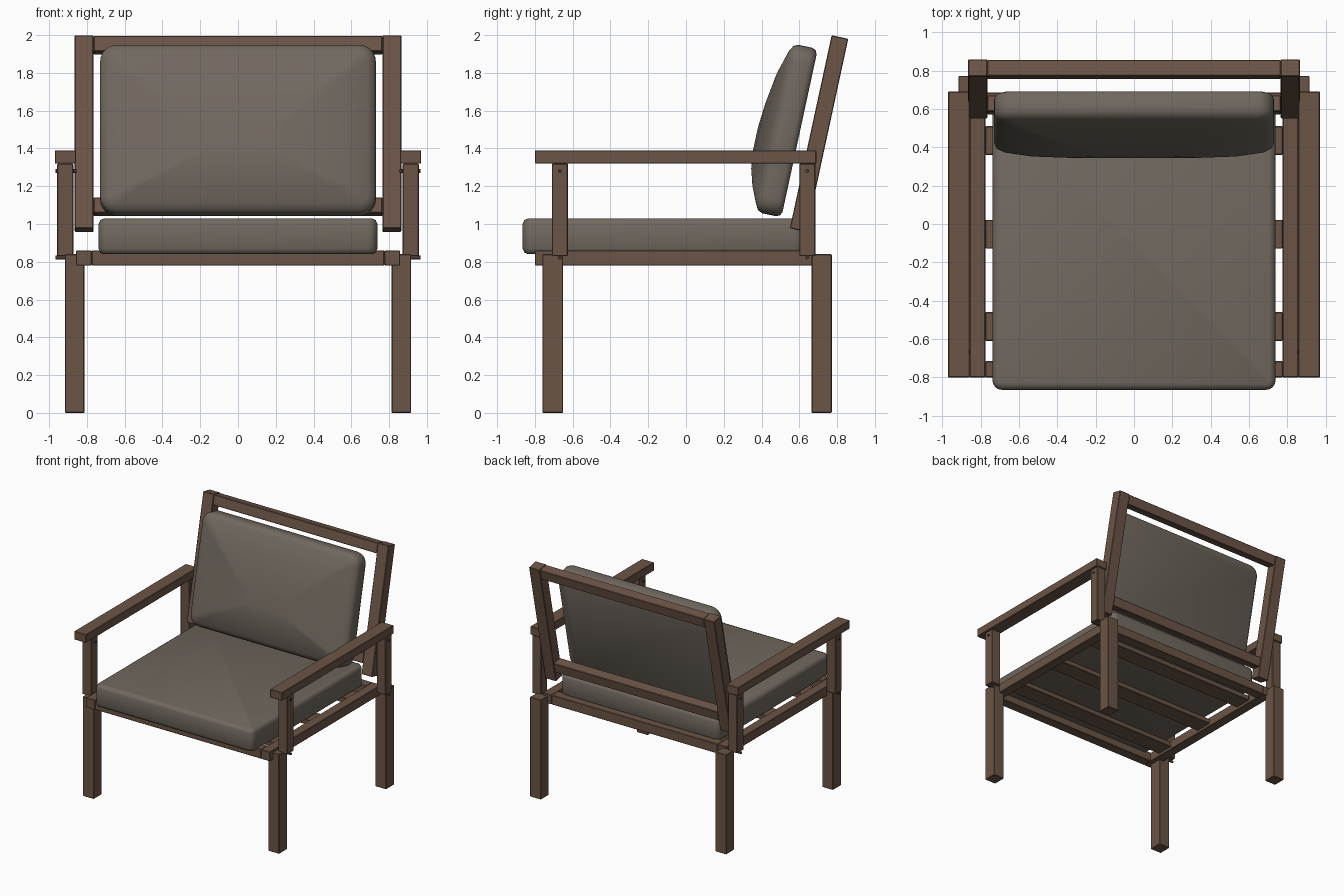
import bpy, bmesh, math
from mathutils import Vector, Matrix

if "Cube" in bpy.data.objects:
    bpy.data.objects.remove(bpy.data.objects["Cube"])


def material(name, rgb):
    m = bpy.data.materials.new(name)
    m.diffuse_color = (*rgb, 1)
    m.use_nodes = True
    m.node_tree.nodes["Principled BSDF"].inputs["Base Color"].default_value = m.diffuse_color
    return m


WOOD = material("dark_wood", (0.15, 0.09, 0.063))
FABRIC = material("grey_fabric", (0.165, 0.14, 0.115))
METAL = material("screw_metal", (0.06, 0.04, 0.03))


def finish(name, bm, mat, smooth=None):
    bmesh.ops.recalc_face_normals(bm, faces=bm.faces)
    me = bpy.data.meshes.new(name)
    bm.to_mesh(me)
    bm.free()
    ob = bpy.data.objects.new(name, me)
    bpy.context.collection.objects.link(ob)
    me.materials.append(mat)
    if smooth:
        bpy.ops.object.select_all(action='DESELECT')
        ob.select_set(True)
        bpy.context.view_layer.objects.active = ob
        bpy.ops.object.shade_smooth_by_angle(angle=math.radians(smooth))
    return ob


def beam(name, x, y, z, matrix=None):
    """Lightly bevelled box given by its extents on each axis."""
    bm = bmesh.new()
    size = Vector((x[1] - x[0], y[1] - y[0], z[1] - z[0]))
    mid = Vector((sum(x) / 2, sum(y) / 2, sum(z) / 2))
    bmesh.ops.create_cube(bm, size=1)
    bmesh.ops.scale(bm, vec=size, verts=bm.verts)
    bmesh.ops.translate(bm, vec=mid, verts=bm.verts)
    bmesh.ops.bevel(bm, geom=bm.edges[:], offset=0.004, segments=1, affect='EDGES')
    ob = finish(name, bm, WOOD)
    if matrix:
        ob.matrix_world = matrix
    return ob


def pair(name, x, y, z, matrix=None):
    beam("right_" + name, x, y, z, matrix)
    beam("left_" + name, (-x[1], -x[0]), y, z, matrix)


def rounded_rect(x0, x1, y0, y1, r, n=6):
    pts = []
    for i, (cx, cy) in enumerate([(x1 - r, y1 - r), (x0 + r, y1 - r),
                                  (x0 + r, y0 + r), (x1 - r, y0 + r)]):
        for k in range(n + 1):
            a = math.pi / 2 * (i + k / n)
            pts.append((cx + r * math.cos(a), cy + r * math.sin(a)))
    return pts


def cushion(name, rings, place, smooth):
    """Stack of rounded-rectangle rings (x0, x1, y0, y1, radius, height)."""
    bm = bmesh.new()
    loops = [[bm.verts.new(place(px, py, r[5])) for px, py in rounded_rect(*r[:5])]
             for r in rings]
    for a, b in zip(loops, loops[1:]):
        for i in range(len(a)):
            j = (i + 1) % len(a)
            bm.faces.new((a[i], a[j], b[j], b[i]))
    bm.faces.new(loops[0])
    bm.faces.new(loops[-1])
    return finish(name, bm, FABRIC, smooth)


# Legs
pair("front_leg", (0.813, 0.916), (-0.76, -0.65), (0, 0.84))
pair("back_leg", (0.813, 0.916), (0.665, 0.772), (0, 0.84))

# Seat frame and slats
pair("side_rail", (0.775, 0.858), (-0.80, 0.685), (0.78, 0.86))
beam("front_rail", (-0.775, 0.775), (-0.80, -0.715), (0.78, 0.86))
beam("back_rail", (-0.775, 0.775), (0.60, 0.685), (0.78, 0.86))
for i, y in enumerate((-0.535, -0.053, 0.435)):
    beam(f"seat_slat_{i + 1}", (-0.775, 0.775), (y - 0.075, y + 0.075), (0.80, 0.842))

# Arms
pair("front_arm_post", (0.872, 0.957), (-0.71, -0.625), (0.83, 1.32))
pair("back_arm_post", (0.872, 0.957), (0.60, 0.685), (0.83, 1.32))
pair("armrest", (0.857, 0.97), (-0.80, 0.69), (1.32, 1.39))

# Screws in the arm posts
for s in (-1, 1):
    for y in (-0.668, 0.642):
        for z in (0.822, 1.28):
            bm = bmesh.new()
            bmesh.ops.create_cone(bm, cap_ends=True, segments=12, radius1=0.01,
                                  radius2=0.01, depth=0.11,
                                  matrix=Matrix.Translation((s * 0.91, y, z))
                                  @ Matrix.Rotation(math.pi / 2, 4, 'Y'))
            finish("arm_screw", bm, METAL, 40)

# Reclined back frame, local origin at the lower front edge of the posts
tilt = math.radians(12.2)
back = Matrix.Translation((0.55, 0, 0.977)) @ Matrix.Rotation(-tilt, 4, 'X')
pair("back_post", (0.765, 0.865), (0, 0.09), (0, 1.046), back)
beam("back_top_rail", (-0.765, 0.765), (0.003, 0.087), (0.96, 1.043), back)
beam("back_lower_rail", (-0.765, 0.765), (0.003, 0.087), (0.085, 0.168), back)
for ob in bpy.data.objects:
    if ob.name.startswith(("back_top", "back_lower")) or "back_post" in ob.name:
        ob.location = (0, 0.55, 0.977)

# Seat cushion: soft-edged slab
X, Y0, Y1 = 0.738, -0.865, 0.625
profile = [(0.03, 0.840), (0.009, 0.849), (0, 0.870), (0, 1.0), (0.009, 1.021), (0.03, 1.030)]
cushion("seat_cushion",
        [(-X + i, X - i, Y0 + i, Y1 - i, 0.05 - i, z) for i, z in profile],
        lambda x, y, d: (x, y, d), 50)

# Back cushion: slab with a bulging front, heights measured forward of its back face
up = Vector((0, math.sin(tilt), math.cos(tilt)))
fwd = Vector((0, -math.cos(tilt), math.sin(tilt)))
base = Vector((0, 0.505, 1.035))
W, H = 0.73, 0.912
rings = [(-W + i, W - i, i, H - i, 0.09 - i, d) for i, d in
         [(0.03, 0), (0.009, 0.009), (0, 0.03), (0, 0.105), (0.012, 0.13), (0.045, 0.148)]]
rings += [(-0.55, 0.55, 0.13, 0.74, 0.03, 0.185),
          (-0.36, 0.36, 0.22, 0.57, 0.02, 0.211),
          (-0.2, 0.2, 0.30, 0.44, 0.01, 0.222)]
cushion("back_cushion", rings,
        lambda x, y, d: base + Vector((x, 0, 0)) + up * y + fwd * d, 50)
